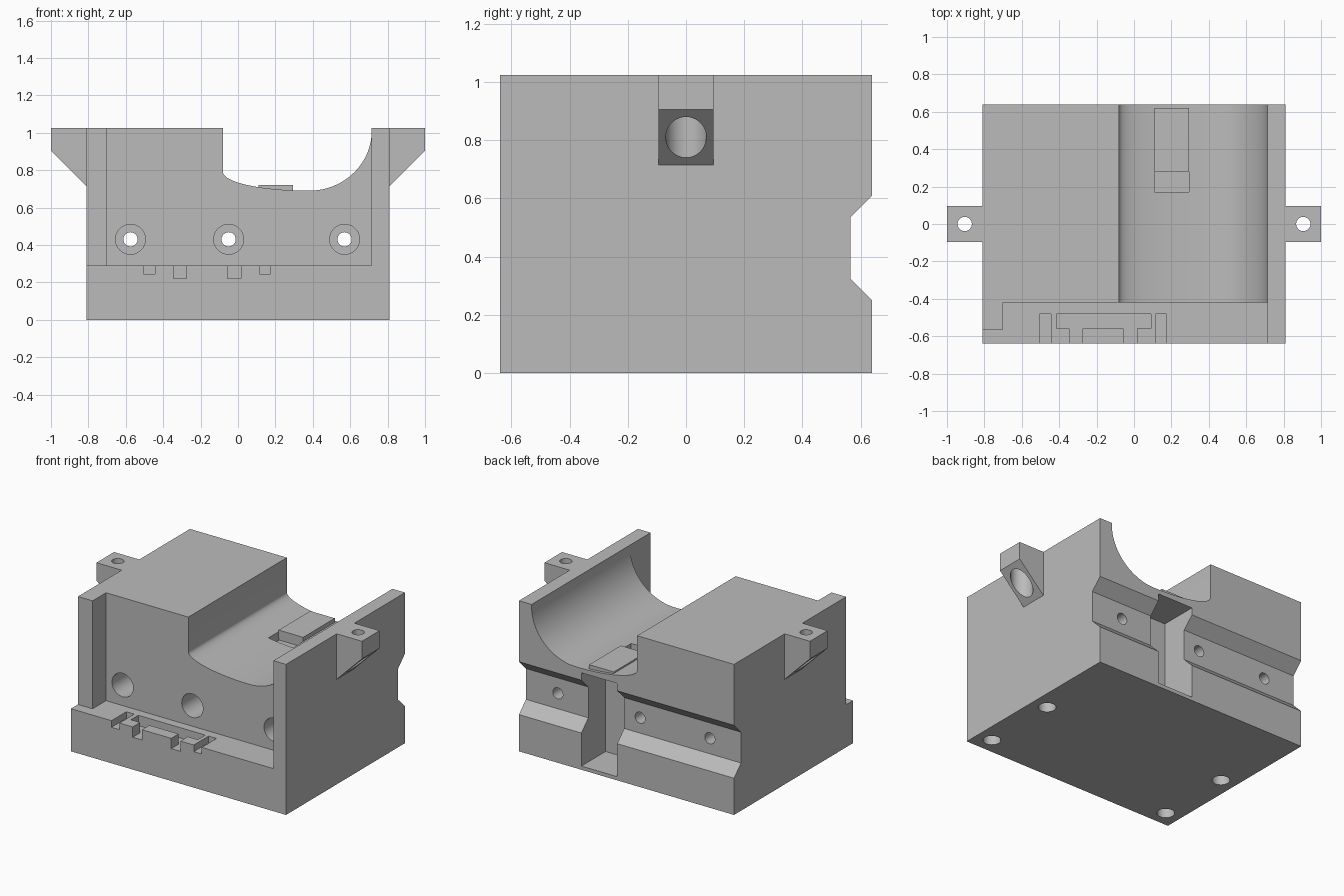
import bpy, bmesh, math
from mathutils import Vector

if "Cube" in bpy.data.objects:
    bpy.data.objects.remove(bpy.data.objects["Cube"])

grey = bpy.data.materials.new("plain grey")
grey.diffuse_color = (0.5, 0.5, 0.5, 1)
grey.use_nodes = True
grey.node_tree.nodes["Principled BSDF"].inputs["Base Color"].default_value = grey.diffuse_color


def prism(name, pts, axis, lo, hi):
    """Extrude a 2D outline along one axis (0 = x, 1 = y, 2 = z)."""
    def place(p, t):
        c = list(p)
        c.insert(axis, t)
        return Vector(c)
    bm = bmesh.new()
    face = bm.faces.new([bm.verts.new(place(p, lo)) for p in pts])
    ext = bmesh.ops.extrude_face_region(bm, geom=[face])
    move = place((0, 0), hi - lo)
    bmesh.ops.translate(bm, vec=move,
                        verts=[v for v in ext["geom"] if isinstance(v, bmesh.types.BMVert)])
    bmesh.ops.recalc_face_normals(bm, faces=bm.faces)
    me = bpy.data.meshes.new(name)
    bm.to_mesh(me)
    bm.free()
    me.materials.append(grey)
    ob = bpy.data.objects.new(name, me)
    bpy.context.collection.objects.link(ob)
    return ob


def box(name, x0, x1, y0, y1, z0, z1):
    return prism(name, [(x0, y0), (x1, y0), (x1, y1), (x0, y1)], 2, z0, z1)


def rod(name, a, b, r, axis, lo, hi, n=40):
    pts = [(a + r * math.cos(2 * math.pi * i / n), b + r * math.sin(2 * math.pi * i / n))
           for i in range(n)]
    return prism(name, pts, axis, lo, hi)


def cut(ob, cutters):
    """Subtract every cutter, then remove it."""
    bpy.context.view_layer.objects.active = ob
    for c in cutters:
        c.hide_render = True
        m = ob.modifiers.new("cut", 'BOOLEAN')
        m.operation = 'DIFFERENCE'
        m.solver = 'EXACT'
        m.object = c
        bpy.ops.object.modifier_apply(modifier=m.name)
        bpy.data.objects.remove(c)


def smooth(ob):
    bpy.ops.object.select_all(action='DESELECT')
    ob.select_set(True)
    bpy.context.view_layer.objects.active = ob
    bpy.ops.object.shade_smooth_by_angle(angle=math.radians(30))


TOP, SHELF = 1.025, 0.29
body = box("body", -0.81, 0.81, -0.64, 0.64, 0, TOP)
cutters = []

# front recess above the shelf, with a shallower step at the left wall
cutters.append(prism("recess_cutter", [(-0.9, -0.7), (0.715, -0.7), (0.715, -0.42), (-0.70, -0.42),
                                       (-0.70, -0.565), (-0.9, -0.565)], 2, SHELF, 1.2))

# curved channel along y: flat left wall, shallow left bend, large right bend
N = 28
channel = [(0.715, 1.2), (-0.08, 1.2)]
for i in range(N + 1):
    a = math.pi / 2 * i / N
    channel.append((0.38 - 0.46 * math.cos(a), 0.79 - 0.10 * math.sin(a)))
for i in range(1, N + 1):
    a = math.pi / 2 * i / N
    channel.append((0.38 + 0.335 * math.sin(a), 1.01 - 0.32 * math.cos(a)))
cutters.append(prism("channel_cutter", channel, 1, -0.5, 0.8))

# bevelled groove across the back
cutters.append(prism("groove_cutter", [(0.565, 0.325), (0.64, 0.25), (0.8, 0.25), (0.8, 0.61),
                                       (0.64, 0.61), (0.565, 0.535)], 0, -1, 1))

# tall slot in the back and small recess in the channel floor
cutters.append(box("back_slot_cutter", 0.07, 0.34, 0.38, 0.8, 0.025, 0.66))
cutters.append(box("floor_recess_cutter", 0.11, 0.295, 0.17, 0.285, 0.65, 0.9))

# bolt holes from front to back, wide at the front
for x in (-0.575, -0.05, 0.57):
    cutters.append(rod("bolt_cutter", x, 0.43, 0.038, 1, -0.8, 0.8))
    cutters.append(rod("bolt_head_cutter", x, 0.43, 0.08, 1, -0.5, 0.3))

# blind mounting holes underneath
for x in (-0.70, 0.70):
    for y in (-0.53, 0.0):
        cutters.append(rod("foot_cutter", x, y, 0.055, 2, -0.1, 0.2))

# belt clamp pockets in the shelf
for x in (-0.505, 0.115):
    cutters.append(box("outer_notch_cutter", x, x + 0.06, -0.7, -0.48, 0.245, 0.4))
cutters.append(prism("clamp_pocket_cutter", [
    (-0.415, -0.56), (-0.345, -0.56), (-0.345, -0.7), (-0.275, -0.7), (-0.275, -0.56),
    (-0.055, -0.56), (-0.055, -0.7), (0.015, -0.7), (0.015, -0.56), (0.09, -0.56),
    (0.09, -0.48), (-0.415, -0.48)], 2, 0.22, 0.4))

cut(body, cutters)
smooth(body)

# raised plate on the channel floor
box("floor_plate", 0.11, 0.295, 0.28, 0.62, 0.67, 0.72)

# side ears with a sloped underside and a counterbored hole
for s, side in ((-1, "left"), (1, "right")):
    ear = prism(side + "_ear", [(s * 0.81, 0.715), (s * 1.0, 0.905), (s * 1.0, TOP),
                                (s * 0.81, TOP)], 1, -0.095, 0.095)
    cut(ear, [rod("ear_hole_cutter", s * 0.905, 0, 0.038, 2, 0.5, 1.2),
              rod("ear_bore_cutter", s * 0.905, 0, 0.07, 2, 0.5, 0.95)])
    smooth(ear)
